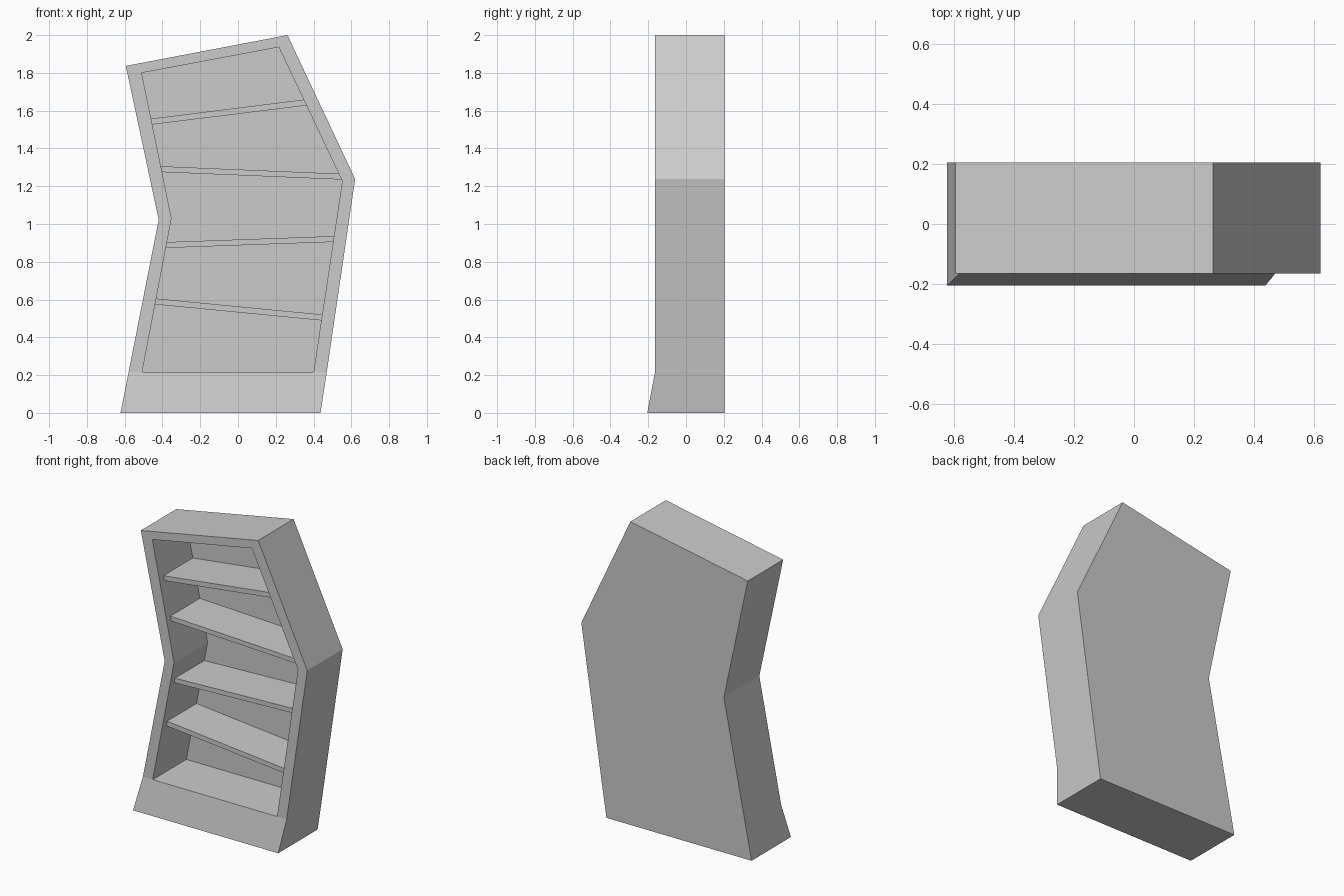
import bpy, bmesh

if "Cube" in bpy.data.objects:
    bpy.data.objects.remove(bpy.data.objects["Cube"])

FRONT, BACK, INNER_BACK, TOE = -0.164, 0.205, 0.186, -0.205
SHELF_FRONT = -0.12
# frame outline and opening, (x, z), matching corner for corner
outer = [(-0.579, 0.217), (0.47, 0.217), (0.62, 1.238), (0.262, 2.0), (-0.594, 1.837), (-0.42, 1.023)]
inner = [(-0.507, 0.217), (0.40, 0.217), (0.552, 1.227), (0.216, 1.936), (-0.51, 1.80), (-0.352, 1.03)]
foot = [(-0.622, 0.0), (0.437, 0.0)]


def finish(name, bm):
    bmesh.ops.recalc_face_normals(bm, faces=bm.faces[:])
    mesh = bpy.data.meshes.new(name)
    bm.to_mesh(mesh)
    bm.free()
    obj = bpy.data.objects.new(name, mesh)
    bpy.context.collection.objects.link(obj)
    return obj


def ring(bm, pts, y):
    return [bm.verts.new((x, y, z)) for x, z in pts]


def wall_x(a, b, z):
    """x of the opening's wall between corners a and b at height z"""
    (x0, z0), (x1, z1) = inner[a], inner[b]
    return x0 + (x1 - x0) * (z - z0) / (z1 - z0)


# crooked case: frame, recessed back panel and flared plinth as one shell
bm = bmesh.new()
of, ob = ring(bm, outer, FRONT), ring(bm, outer, BACK)
nf, nb = ring(bm, inner, FRONT), ring(bm, inner, INNER_BACK)
ff, fb = ring(bm, foot, TOE), ring(bm, foot, BACK)
for i in range(6):
    j = (i + 1) % 6
    bm.faces.new((nf[i], nf[j], nb[j], nb[i]))
    if i:
        bm.faces.new((of[i], of[j], nf[j], nf[i]))
        bm.faces.new((of[i], of[j], ob[j], ob[i]))
bm.faces.new(nb)
bm.faces.new([fb[0], fb[1]] + ob[1:] + [ob[0]])
bm.faces.new((ff[0], ff[1], of[1], nf[1], nf[0], of[0]))
bm.faces.new((ff[0], ff[1], fb[1], fb[0]))
for k in range(2):
    bm.faces.new((ff[k], of[k], ob[k], fb[k]))
finish("bookcase_frame", bm)

# tilted shelves: top height at left and right wall
for n, (zl, zr) in enumerate([(0.606, 0.52), (0.904, 0.936), (1.306, 1.266), (1.557, 1.659)]):
    profile = []
    for d in (0.0, 0.031):
        left = (5, 0) if zl < 1.03 else (4, 5)
        right = (1, 2) if zr < 1.227 else (2, 3)
        pair = [(wall_x(*left, zl - d) - 0.005, zl - d), (wall_x(*right, zr - d) + 0.005, zr - d)]
        profile += pair if d == 0 else pair[::-1]
    bm = bmesh.new()
    face = bm.faces.new(ring(bm, profile, SHELF_FRONT))
    ext = bmesh.ops.extrude_face_region(bm, geom=[face], use_keep_orig=True)
    verts = [v for v in ext["geom"] if isinstance(v, bmesh.types.BMVert)]
    bmesh.ops.translate(bm, verts=verts, vec=(0, INNER_BACK - SHELF_FRONT + 0.005, 0))
    finish(f"shelf_{n + 1}", bm)
